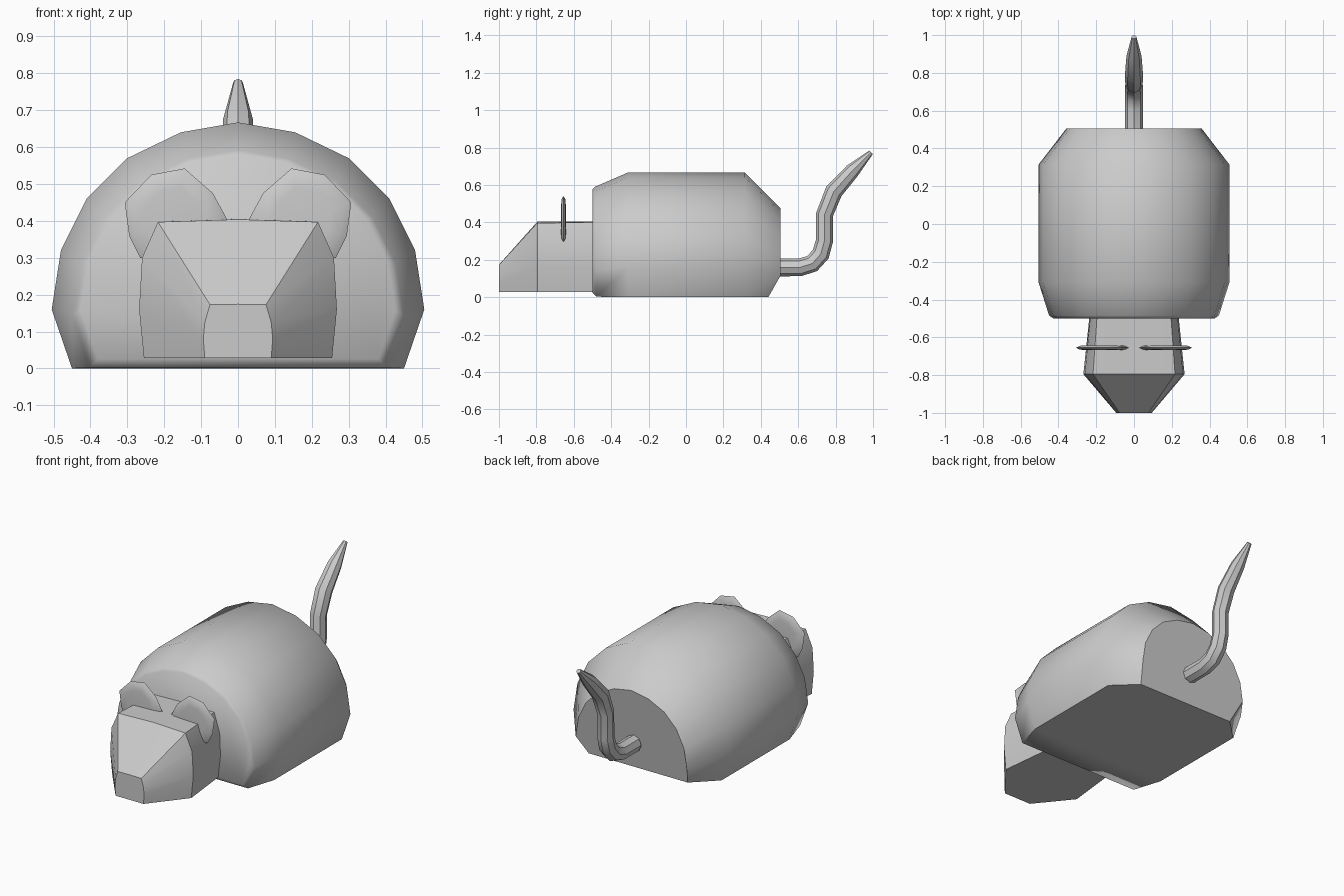
import bpy, bmesh, math
from mathutils import Vector

if "Cube" in bpy.data.objects:
    bpy.data.objects.remove(bpy.data.objects["Cube"])


def loft(name, rings, angle):
    """Skin a list of equal-length closed rings and cap both ends."""
    bm = bmesh.new()
    rows = [[bm.verts.new(p) for p in ring] for ring in rings]
    n = len(rows[0])
    for a, b in zip(rows, rows[1:]):
        for i in range(n):
            j = (i + 1) % n
            bm.faces.new((a[i], a[j], b[j], b[i]))
    bm.faces.new(rows[0][::-1])
    bm.faces.new(rows[-1])
    bmesh.ops.recalc_face_normals(bm, faces=bm.faces)
    mesh = bpy.data.meshes.new(name)
    bm.to_mesh(mesh)
    bm.free()
    obj = bpy.data.objects.new(name, mesh)
    bpy.context.collection.objects.link(obj)
    bpy.ops.object.select_all(action='DESELECT')
    obj.select_set(True)
    bpy.context.view_layer.objects.active = obj
    bpy.ops.object.shade_smooth_by_angle(angle=math.radians(angle))
    return obj


def mirrored(half):
    """Complete a right-hand half profile across x = 0."""
    return half + [(-x, z) for x, z in reversed(half) if x > 0]


# Body: domed profile, chamfered towards both ends
dome = mirrored([(0.45, 0), (0.505, 0.16), (0.48, 0.32), (0.41, 0.46),
                 (0.30, 0.57), (0.155, 0.64), (0, 0.667)])


def body_ring(y, y_bottom, sx, sz, z0):
    return [(x * sx, y_bottom if z == 0 else y, z0 + z * sz) for x, z in dome]


loft("body", [body_ring(-0.5, -0.5, 0.845, 0.828, 0.025),
              body_ring(-0.485, -0.48, 0.89, 0.882, 0.003),
              body_ring(-0.31, -0.31, 1, 1, 0),
              body_ring(0.315, 0.315, 1, 1, 0),
              body_ring(0.505, 0.44, 0.71, 0.715, 0)], 50)

# Head: wedge narrowing to a blunt nose
head_profiles = [
    (-0.48, [(0.22, 0.028), (0.235, 0.16), (0.23, 0.29), (0.195, 0.4), (0, 0.405)]),
    (-0.795, [(0.255, 0.028), (0.268, 0.16), (0.26, 0.3), (0.217, 0.397), (0, 0.404)]),
    (-1.0, [(0.09, 0.028), (0.094, 0.08), (0.09, 0.125), (0.076, 0.173), (0, 0.174)]),
]
loft("head", [[(x, y, z) for x, z in mirrored(p)] for y, p in head_profiles], 35)

# Ears: thin rounded discs with tapered rims
ear_outline = [(0.03, 0.405), (0.068, 0.475), (0.145, 0.542), (0.235, 0.525),
               (0.307, 0.45), (0.295, 0.36), (0.265, 0.3), (0.2, 0.28),
               (0.12, 0.3), (0.06, 0.345)]
ear_mid = (0.17, 0.41)
for side, label in ((1, "right_ear"), (-1, "left_ear")):
    rings = []
    for dy, s in ((-0.013, 0.6), (-0.01, 0.86), (0, 1), (0.01, 0.86), (0.013, 0.6)):
        rings.append([(side * (ear_mid[0] + (x - ear_mid[0]) * s), -0.655 + dy,
                       ear_mid[1] + (z - ear_mid[1]) * s) for x, z in ear_outline])
    loft(label, rings, 50)

# Tail: eight-sided tube swept along an upward bend, tapering at the tip
tail_path = [(0.48, 0.16, 0.048), (0.61, 0.16, 0.048), (0.675, 0.18, 0.048),
             (0.72, 0.23, 0.048), (0.74, 0.3, 0.046), (0.74, 0.44, 0.046),
             (0.79, 0.565, 0.048), (0.89, 0.677, 0.04), (0.99, 0.775, 0.013)]
points = [Vector((0, y, z)) for y, z, r in tail_path]
tail_rings = []
for i, p in enumerate(points):
    tangent = (points[min(i + 1, len(points) - 1)] - points[max(i - 1, 0)]).normalized()
    across = Vector((1, 0, 0))
    up = across.cross(tangent)
    r = tail_path[i][2]
    tail_rings.append([p + r * (math.cos(t) * across + math.sin(t) * up)
                       for t in (math.tau * k / 8 for k in range(8))])
loft("tail", tail_rings, 40)
